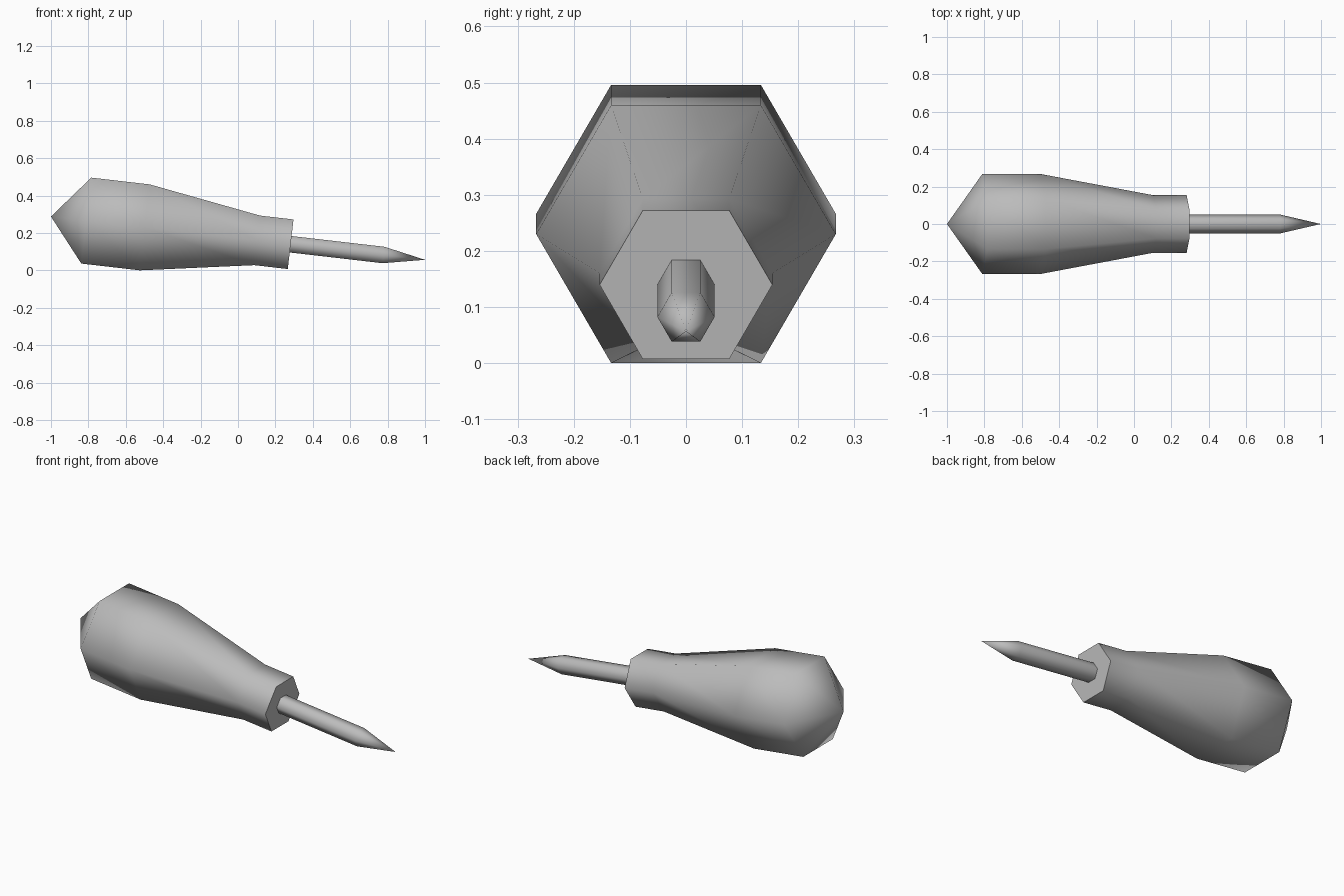
import bpy, bmesh, math
from mathutils import Matrix, Vector

cube = bpy.data.objects.get("Cube")
if cube:
    bpy.data.objects.remove(cube, do_unlink=True)

SIDES = 6
TILT = math.radians(6.6)
PLACE = Matrix.Translation((-1, 0, 0.288)) @ Matrix.Rotation(TILT, 4, 'Y')

grey = bpy.data.materials.new("plain grey")
grey.use_nodes = True
colour = (0.5, 0.5, 0.5, 1)
grey.diffuse_color = colour
grey.node_tree.nodes["Principled BSDF"].inputs["Base Color"].default_value = colour


def turned(name, profile):
    """Six-sided turned part along the tilted axis; radius 0 makes a point."""
    bm = bmesh.new()
    rings = []
    for x, r in profile:
        count = SIDES if r else 1
        angles = [math.tau * i / SIDES for i in range(count)]
        rings.append([bm.verts.new(PLACE @ Vector((x, r * math.cos(a), r * math.sin(a))))
                      for a in angles])
    for a, b in zip(rings, rings[1:]):
        for i in range(SIDES):
            j = (i + 1) % SIDES
            corners = [a[i % len(a)], a[j % len(a)], b[j % len(b)], b[i % len(b)]]
            bm.faces.new(list(dict.fromkeys(corners)))
    for ring in (rings[0], rings[-1]):
        if len(ring) > 1:
            bm.faces.new(ring)
    bmesh.ops.recalc_face_normals(bm, faces=bm.faces)
    mesh = bpy.data.meshes.new(name)
    bm.to_mesh(mesh)
    bm.free()
    mesh.materials.append(grey)
    obj = bpy.data.objects.new(name, mesh)
    bpy.context.collection.objects.link(obj)
    # Smooth around the hexagon, sharp at the flat end
    bpy.ops.object.select_all(action='DESELECT')
    obj.select_set(True)
    bpy.context.view_layer.objects.active = obj
    bpy.ops.object.shade_smooth_by_angle(angle=math.radians(70))
    return obj


# Bulbous grip with pointed butt, tapering to a straight collar
turned("handle", [(0, 0), (0.19, 0.267), (0.505, 0.267), (1.11, 0.154), (1.29, 0.154)])

# Thin rod ending in a sharp point
turned("shaft", [(1.285, 0.051), (1.79, 0.051), (2.013, 0)])
